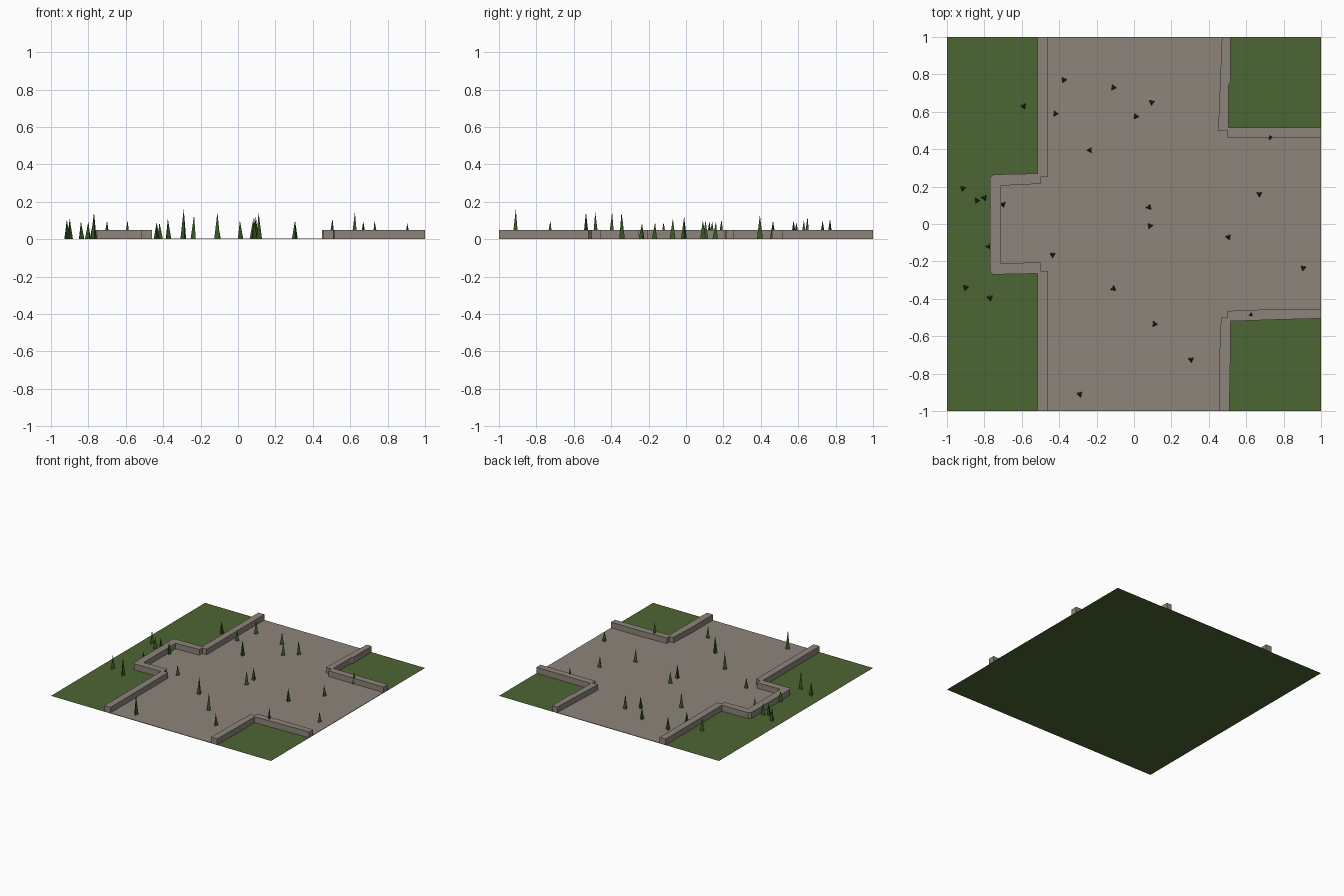
import bpy, bmesh, math, random

if "Cube" in bpy.data.objects:
    bpy.data.objects.remove(bpy.data.objects["Cube"])

random.seed(4)


def material(name, r, g, b):
    # sRGB to linear
    m = bpy.data.materials.new(name)
    m.diffuse_color = [((c + 0.055) / 1.055) ** 2.4 for c in (r, g, b)] + [1]
    m.use_nodes = True
    m.node_tree.nodes["Principled BSDF"].inputs["Base Color"].default_value = m.diffuse_color
    return m


GRASS = material("grass green", 0.30, 0.40, 0.20)
STONE = material("stone grey", 0.55, 0.52, 0.48)
PINE = material("pine green", 0.22, 0.35, 0.15)


def slab(name, outline, z0, z1, mat):
    """Flat outline, extruded upward when z1 > z0."""
    bm = bmesh.new()
    face = bm.faces.new([bm.verts.new((x, y, z0)) for x, y in outline])
    if z1 > z0:
        out = bmesh.ops.extrude_face_region(bm, geom=[face], use_keep_orig=True)
        for v in out["geom"]:
            if isinstance(v, bmesh.types.BMVert):
                v.co.z = z1
    bmesh.ops.recalc_face_normals(bm, faces=bm.faces)
    if z1 == z0 and bm.faces[:][0].normal.z < 0:
        bmesh.ops.reverse_faces(bm, faces=bm.faces)
    me = bpy.data.meshes.new(name)
    bm.to_mesh(me)
    bm.free()
    me.materials.append(mat)
    ob = bpy.data.objects.new(name, me)
    bpy.context.collection.objects.link(ob)
    return ob


# grass base
slab("grass_base", [(-1, -1), (1, -1), (1, 1), (-1, 1)], 0, 0, GRASS)

# paved floor with right arm and left alcove
slab("paved_floor", [(-.5, -1), (.5, -1), (.5, -.5), (1, -.5), (1, .5), (.5, .5),
                     (.5, 1), (-.5, 1), (-.5, .25), (-.75, .25), (-.75, -.25),
                     (-.5, -.25)], 0.001, 0.004, STONE)

# low walls
H = 0.05
slab("left_wall", [(-.46, 1), (-.46, .25), (-.5, .25), (-.5, .215), (-.71, .205),
                   (-.71, -.21), (-.5, -.205), (-.5, -.25), (-.46, -.25), (-.46, -1),
                   (-.515, -1), (-.515, -.265), (-.755, -.27), (-.77, -.25),
                   (-.77, .25), (-.75, .265), (-.515, .27), (-.515, 1)],
     0.001, H, STONE)
slab("back_right_wall", [(.47, 1), (.46, .75), (.45, .5), (.5, .5), (.5, .46), (1, .46),
                         (1, .515), (.505, .515), (.505, .74), (.515, .76), (.515, 1)],
     0.001, H, STONE)
slab("front_right_wall", [(.455, -1), (.455, -.75), (.465, -.5), (.5, -.5), (.5, -.465),
                          (.75, -.455), (1, -.455), (1, -.505), (.75, -.512),
                          (.515, -.52), (.515, -.72), (.51, -1)],
     0.001, H, STONE)

# three-sided pines: x, y, height
TREES = [(-.59, .63, .10), (-.375, .77, .11), (-.11, .73, .10), (.095, .65, .12),
         (-.42, .59, .09), (.01, .575, .10), (-.235, .395, .13), (-.915, .19, .105),
         (-.84, .125, .095), (-.80, .14, .095), (-.70, .105, .10), (.08, .09, .10),
         (.67, .16, .095), (.085, -.01, .12), (.505, -.07, .11), (-.775, -.12, .09),
         (-.435, -.165, .09), (.905, -.235, .085), (-.90, -.34, .11),
         (-.77, -.395, .145), (-.11, -.345, .145), (.625, -.485, .145),
         (.11, -.535, .145), (.305, -.725, .10), (-.29, -.91, .16), (.73, .465, .10)]
for i, (x, y, h) in enumerate(TREES):
    bpy.ops.mesh.primitive_cone_add(vertices=3, radius1=0.0185, radius2=0, depth=h,
                                    location=(x, y, h / 2 + 0.0005),
                                    rotation=(0, 0, random.uniform(0, math.tau)))
    tree = bpy.context.object
    tree.name = f"pine_tree_{i + 1}"
    tree.data.materials.append(PINE)
